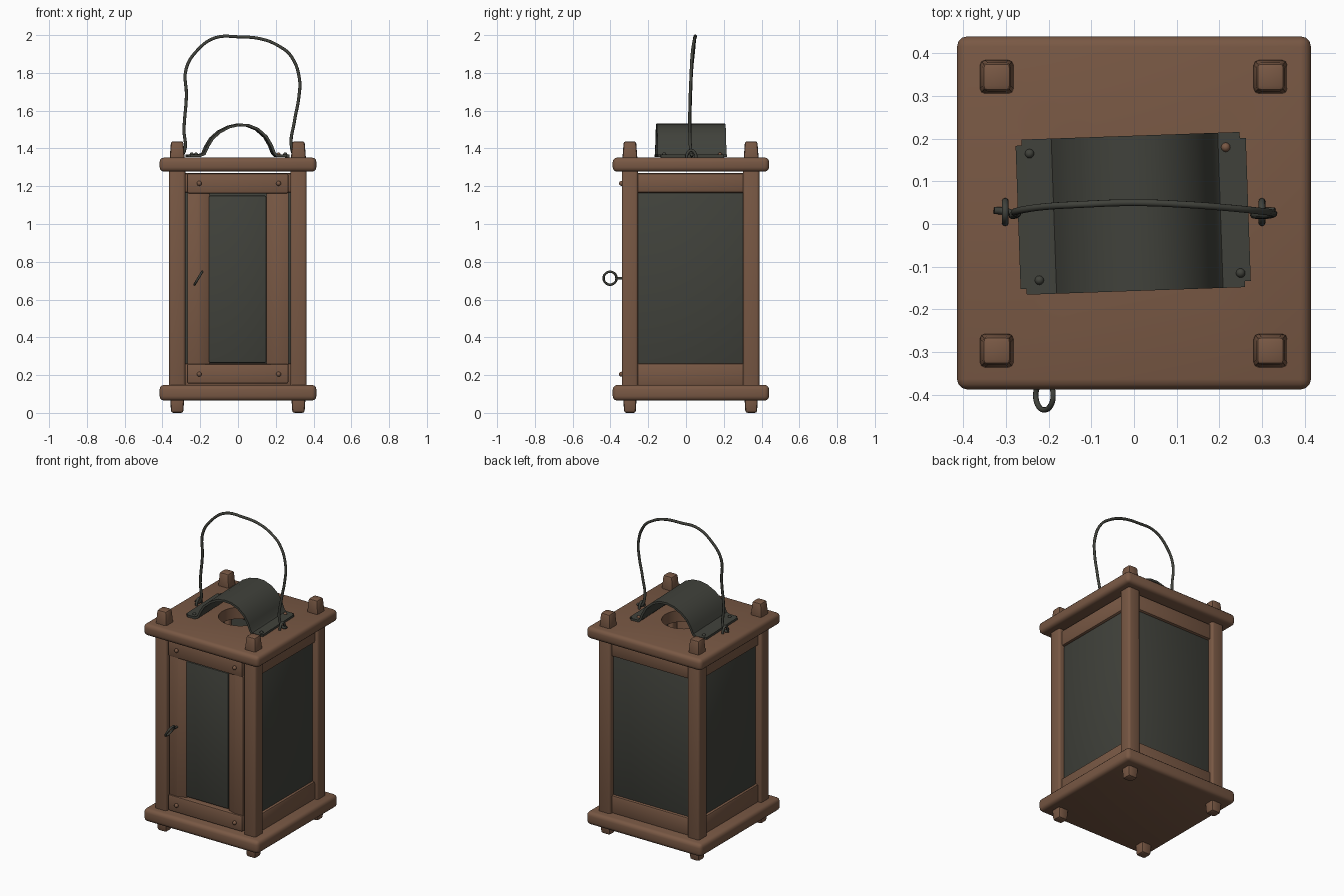
import bpy, bmesh, math
from mathutils import Matrix, Vector

if "Cube" in bpy.data.objects:
    bpy.data.objects.remove(bpy.data.objects["Cube"])


def material(name, rgb):
    m = bpy.data.materials.new(name)
    m.diffuse_color = (*rgb, 1)
    m.use_nodes = True
    m.node_tree.nodes["Principled BSDF"].inputs["Base Color"].default_value = m.diffuse_color
    return m


WOOD = material("brown wood", (0.19, 0.098, 0.058))
IRON = material("dark iron", (0.052, 0.054, 0.044))
YC = 0.025          # lantern body centre in y


def finish(ob, mat, angle=35):
    """Apply modifiers, assign the colour and smooth the shading."""
    bpy.ops.object.select_all(action='DESELECT')
    ob.select_set(True)
    bpy.context.view_layer.objects.active = ob
    ob.data.materials.clear()
    ob.data.materials.append(mat)
    bpy.ops.object.convert(target='MESH')
    bpy.ops.object.shade_smooth_by_angle(angle=math.radians(angle))
    return ob


def from_bm(name, bm):
    bmesh.ops.recalc_face_normals(bm, faces=bm.faces[:])
    me = bpy.data.meshes.new(name)
    bm.to_mesh(me)
    bm.free()
    ob = bpy.data.objects.new(name, me)
    bpy.context.collection.objects.link(ob)
    return ob


def box(name, lo, hi, mat, bevel=0.01, segs=2, taper_top=1, taper_bottom=1):
    """Rounded box between two corners, optionally narrowed at one end."""
    lo, hi = Vector(lo), Vector(hi)
    c, s = (lo + hi) / 2, hi - lo
    bm = bmesh.new()
    bmesh.ops.create_cube(bm, size=1)
    for v in bm.verts:
        t = taper_top if v.co.z > 0 else taper_bottom
        v.co = c + Vector((v.co.x * s.x * t, v.co.y * s.y * t, v.co.z * s.z))
    bmesh.ops.bevel(bm, geom=bm.edges[:], offset=bevel, segments=segs,
                    profile=0.5, affect='EDGES', clamp_overlap=True)
    return finish(from_bm(name, bm), mat)


def prism(name, pts, z0, z1, mat, bevel=0.006):
    """Upright prism over a plan outline."""
    bm = bmesh.new()
    f = bm.faces.new([bm.verts.new((x, y, z0)) for x, y in pts])
    ext = bmesh.ops.extrude_face_region(bm, geom=[f])['geom']
    bmesh.ops.translate(bm, vec=(0, 0, z1 - z0),
                        verts=[g for g in ext if isinstance(g, bmesh.types.BMVert)])
    bmesh.ops.bevel(bm, geom=bm.edges[:], offset=bevel, segments=2,
                    profile=0.5, affect='EDGES', clamp_overlap=True)
    return finish(from_bm(name, bm), mat)


def nail(name, loc, mat, rot=(0, 0, 0), r=0.011):
    bpy.ops.mesh.primitive_uv_sphere_add(segments=12, ring_count=8, radius=r,
                                         location=loc, rotation=rot)
    ob = bpy.context.object
    ob.name = name
    return finish(ob, mat, 60)


def wire(name, pts, r, mat, cyclic=False):
    cu = bpy.data.curves.new(name, 'CURVE')
    cu.dimensions = '3D'
    cu.bevel_depth, cu.bevel_resolution, cu.resolution_u = r, 2, 5
    sp = cu.splines.new('BEZIER')
    sp.bezier_points.add(len(pts) - 1)
    for b, p in zip(sp.bezier_points, pts):
        b.co = p
        b.handle_left_type = b.handle_right_type = 'AUTO'
    sp.use_cyclic_u = cyclic
    cu.use_fill_caps = True
    ob = bpy.data.objects.new(name, cu)
    bpy.context.collection.objects.link(ob)
    return finish(ob, mat, 60)


# Base and top boards, the top one with a round smoke hole
box("base_board", (-0.415, -0.388, 0.065), (0.415, 0.44, 0.148), WOOD, 0.024, 3)
top = box("top_board", (-0.415, -0.388, 1.277), (0.415, 0.44, 1.352), WOOD, 0.024, 3)
bpy.ops.mesh.primitive_cylinder_add(vertices=40, radius=0.13, depth=0.4,
                                    location=(0, YC, 1.32))
cutter = bpy.context.object
cutter.hide_render = True
mod = top.modifiers.new("hole", 'BOOLEAN')
mod.operation, mod.object, mod.solver = 'DIFFERENCE', cutter, 'EXACT'
finish(top, WOOD)
bpy.data.objects.remove(cutter)

# Corner posts with the peg ends above and feet below
for x, sx in ((-0.322, "left"), (0.32, "right")):
    for y, sy in ((-0.297, "front"), (0.345, "back")):
        n = sy + "_" + sx
        box(n + "_post", (x - 0.043, y - 0.043, 0.13), (x + 0.043, y + 0.043, 1.3), WOOD, 0.014, 3)
        box(n + "_peg", (x - 0.041, y - 0.041, 1.33), (x + 0.041, y + 0.041, 1.438), WOOD,
            0.012, 2, taper_top=0.8)
        box(n + "_foot", (x - 0.038, y - 0.036, 0), (x + 0.038, y + 0.036, 0.09), WOOD,
            0.012, 2, taper_bottom=0.85)

# Side and back walls: two rails and a dark pane each
for s, n in ((-1, "left"), (1, "right")):
    xs = sorted((s * 0.295, s * 0.343))
    xp = sorted((s * 0.305, s * 0.327))
    box(n + "_bottom_rail", (xs[0], -0.27, 0.14), (xs[1], 0.315, 0.262), WOOD, 0.014)
    box(n + "_top_rail", (xs[0], -0.27, 1.165), (xs[1], 0.315, 1.27), WOOD, 0.014)
    box(n + "_pane", (xp[0], -0.257, 0.255), (xp[1], 0.305, 1.168), IRON, 0.008)
box("back_bottom_rail", (-0.295, 0.32, 0.14), (0.295, 0.368, 0.262), WOOD, 0.014)
box("back_top_rail", (-0.295, 0.32, 1.165), (0.295, 0.368, 1.27), WOOD, 0.014)
box("back_pane", (-0.285, 0.33, 0.255), (0.285, 0.352, 1.168), IRON, 0.008)

# Front door: rails, stiles sloping in to the narrow pane, nails
box("door_bottom_rail", (-0.27, -0.338, 0.155), (0.267, -0.285, 0.26), WOOD, 0.01)
box("door_top_rail", (-0.27, -0.338, 1.162), (0.267, -0.285, 1.268), WOOD, 0.01)
box("door_pane", (-0.155, -0.315, 0.265), (0.15, -0.29, 1.15), IRON, 0.008)
for s, n in ((-1, "left"), (1, "right")):
    prism("door_" + n + "_stile",
          [(s * 0.268, -0.328), (s * 0.205, -0.33), (s * 0.15, -0.312),
           (s * 0.15, -0.285), (s * 0.268, -0.285)], 0.25, 1.17, WOOD)
for x in (-0.205, 0.215):
    for z in (0.205, 1.215):
        nail("door_nail", (x, -0.342, z), WOOD, r=0.013)

# Door ring pull on a short stem
ring = []
for k in range(8):
    a = k * math.tau / 8
    dz = 0.034 * math.sin(a)
    ring.append((-0.21 + dz * 0.6, -0.402 + 0.034 * math.cos(a), 0.713 + dz))
wire("door_ring", ring, 0.0065, IRON, True)
wire("ring_stem", [(-0.21, -0.32, 0.713), (-0.21, -0.345, 0.713), (-0.21, -0.368, 0.713)], 0.007, IRON)

# Arched sheet cover over the smoke hole, set slightly askew
profile = [(-0.272, 1.362), (-0.205, 1.362), (-0.183, 1.372), (-0.165, 1.412), (-0.14, 1.453),
           (-0.1, 1.488), (-0.05, 1.514), (0, 1.525), (0.05, 1.522), (0.1, 1.502),
           (0.145, 1.462), (0.172, 1.415), (0.187, 1.375), (0.2, 1.362), (0.268, 1.36)]
bm = bmesh.new()
rows = [[bm.verts.new((x, y, z)) for x, z in profile] for y in (-0.182, 0.182)]
for i in range(len(profile) - 1):
    bm.faces.new((rows[0][i], rows[0][i + 1], rows[1][i + 1], rows[1][i]))
corners = [rows[0][0], rows[0][-1], rows[1][0], rows[1][-1]]
bmesh.ops.bevel(bm, geom=corners, offset=0.014, segments=2, affect='VERTICES')
turn = Matrix.Translation((0, YC, 0)) @ Matrix.Rotation(math.radians(2), 4, 'Z')
bmesh.ops.transform(bm, matrix=turn, verts=bm.verts[:])
cover = from_bm("smoke_cover", bm)
sol = cover.modifiers.new("thickness", 'SOLIDIFY')
sol.thickness, sol.offset = 0.014, 0
finish(cover, IRON)
for x, y, mat in ((-0.245, 0.165, IRON), (0.215, 0.18, WOOD),
                  (-0.222, -0.132, IRON), (0.25, -0.115, IRON)):
    nail("cover_nail", (x, y, 1.368), mat)

# Staples that hold the wire handle
for x in (-0.302, 0.3):
    wire("handle_staple", [(x, 0.003, 1.34), (x, 0.006, 1.37), (x, 0.028, 1.39),
                           (x, 0.05, 1.37), (x, 0.053, 1.34)], 0.008, IRON)

# Bent wire handle hooked through the staples
wire("handle", [(-0.328, 0.032, 1.365), (-0.305, 0.03, 1.362), (-0.284, 0.024, 1.385),
                (-0.286, 0.02, 1.5), (-0.273, 0.024, 1.68), (-0.275, 0.03, 1.82),
                (-0.215, 0.04, 1.92), (-0.12, 0.046, 1.986), (0, 0.05, 1.991),
                (0.13, 0.045, 1.978), (0.22, 0.038, 1.94), (0.28, 0.032, 1.89),
                (0.325, 0.026, 1.77), (0.322, 0.022, 1.67), (0.3, 0.02, 1.55),
                (0.284, 0.024, 1.4), (0.305, 0.03, 1.362), (0.33, 0.03, 1.368)],
     0.0085, IRON)
